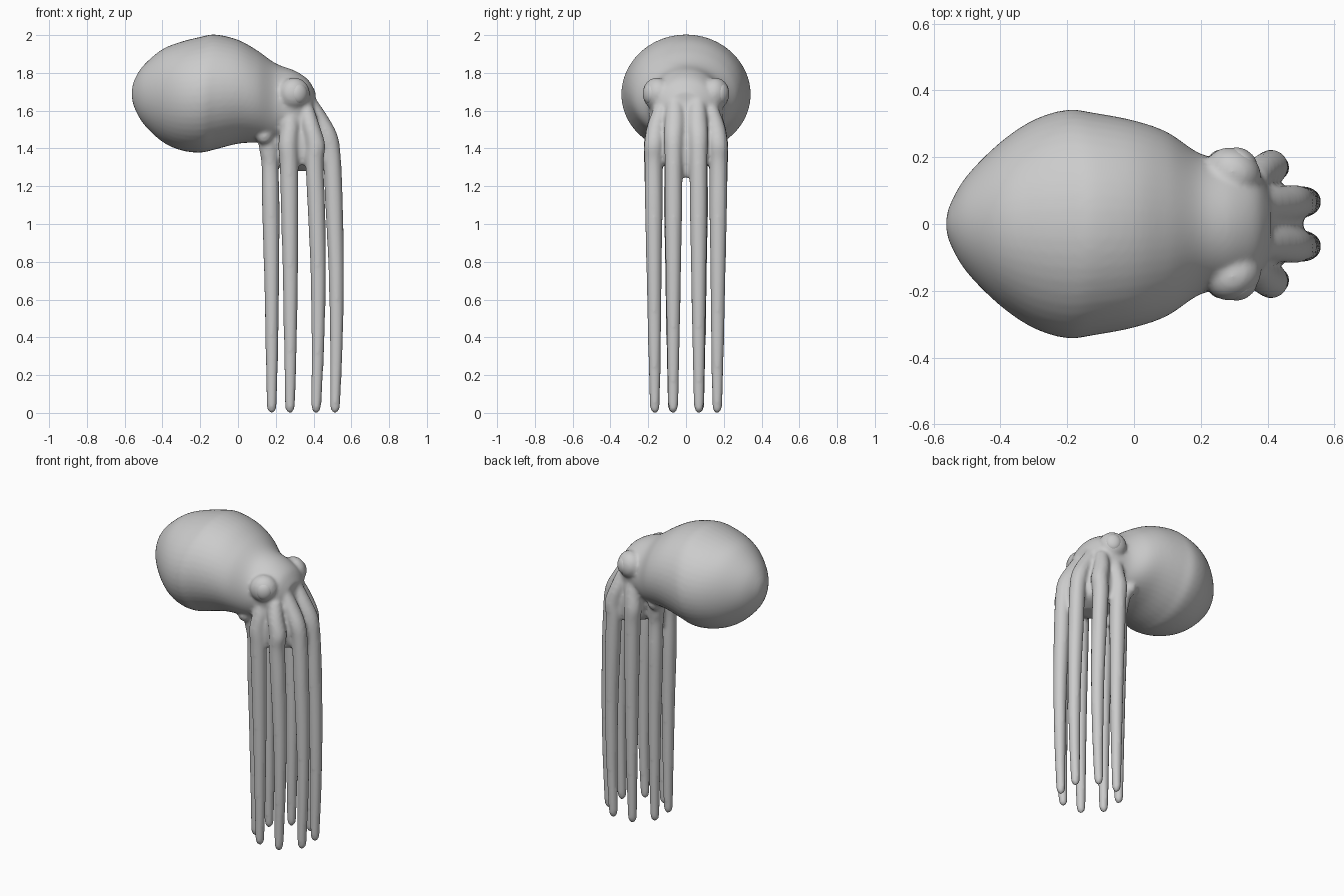
import bpy, bmesh, math
from mathutils import Vector, Matrix

if "Cube" in bpy.data.objects:
    bpy.data.objects.remove(bpy.data.objects["Cube"])

skin = bpy.data.materials.new("grey skin")
skin.use_nodes = True
GREY = (0.6, 0.6, 0.6, 1)
skin.diffuse_color = GREY
skin.node_tree.nodes["Principled BSDF"].inputs["Base Color"].default_value = GREY


def spline(rows, steps=6):
    """Smooth interpolation through rows of numbers."""
    rows = [Vector(r) for r in rows]
    ext = [rows[0]] + rows + [rows[-1]]
    out = []
    for a, b, c, d in zip(ext, ext[1:], ext[2:], ext[3:]):
        for i in range(steps):
            t = i / steps
            out.append(b + (c - a) * t / 2 + (a * 2 - b * 5 + c * 4 - d) * t * t / 2
                       + (b * 3 - a - c * 3 + d) * t ** 3 / 2)
    return out + [rows[-1]]


def loft(bm, rows, u, v, sides=24):
    """Closed tube of elliptical rings; row = x, y, z, radius along u, radius along v."""
    rings = []
    for x, y, z, ru, rv in spline(rows):
        ring = []
        for i in range(sides):
            a = math.tau * i / sides
            ring.append(bm.verts.new(Vector((x, y, z)) + u * ru * math.cos(a) + v * rv * math.sin(a)))
        rings.append(ring)
    for a, b in zip(rings, rings[1:]):
        for i in range(sides):
            j = (i + 1) % sides
            bm.faces.new((a[i], a[j], b[j], b[i]))
    bm.faces.new(rings[0][::-1])
    bm.faces.new(rings[-1])


def ball(bm, centre, size, turn=0):
    m = Matrix.Translation(centre) @ Matrix.Rotation(turn, 4, "Z") @ Matrix.Diagonal((*size, 1))
    bmesh.ops.create_uvsphere(bm, u_segments=32, v_segments=20, radius=1, matrix=m)


def finish(bm, name):
    bmesh.ops.recalc_face_normals(bm, faces=bm.faces)
    for f in bm.faces:
        f.smooth = True
    mesh = bpy.data.meshes.new(name)
    bm.to_mesh(mesh)
    bm.free()
    mesh.materials.append(skin)
    obj = bpy.data.objects.new(name, mesh)
    bpy.context.collection.objects.link(obj)
    return obj


X, Y, Z = Vector((1, 0, 0)), Vector((0, 1, 0)), Vector((0, 0, 1))
bm = bmesh.new()

# Mantle and forehead: x, half width, bottom, top
mantle = [(-.563, .01, 1.68, 1.70), (-.55, .06, 1.62, 1.76), (-.5, .145, 1.53, 1.84),
          (-.4, .245, 1.435, 1.925), (-.3, .312, 1.39, 1.965), (-.2, .342, 1.378, 1.99),
          (-.12, .333, 1.395, 2.003), (0, .31, 1.425, 1.975), (.1, .275, 1.43, 1.92),
          (.2, .21, 1.42, 1.85), (.3, .19, 1.44, 1.812), (.37, .16, 1.48, 1.765),
          (.41, .09, 1.54, 1.70)]
loft(bm, [(x, 0, (lo + hi) / 2, w, (hi - lo) / 2) for x, w, lo, hi in mantle], Y, Z, 48)

# Crown joining the head to the arms
crown = [(.28, 0, 1.72, .11, .13), (.28, 0, 1.6, .145, .18), (.31, 0, 1.5, .165, .175),
         (.335, 0, 1.4, .165, .16), (.345, 0, 1.32, .14, .13), (.345, 0, 1.28, .06, .05)]
loft(bm, crown, X, Y, 40)

# Upper path of each arm, its foot position and its foot height
arms = [([(.36, .06, 1.68, .04), (.425, .06, 1.57, .05), (.475, .065, 1.47, .052),
          (.497, .066, 1.35, .048)], (.513, .068)),
        ([(.36, .13, 1.62, .04), (.385, .158, 1.52, .048), (.41, .17, 1.42, .052),
          (.405, .172, 1.32, .048)], (.413, .165)),
        ([(.27, .14, 1.62, .04), (.275, .16, 1.52, .048), (.265, .172, 1.42, .052),
          (.27, .172, 1.32, .05)], (.275, .165)),
        ([(.22, .08, 1.54, .04), (.165, .08, 1.45, .052), (.165, .075, 1.38, .05),
          (.17, .07, 1.3, .045)], (.178, .07))]

for side in (1, -1):
    for path, (fx, fy) in arms:
        tx, ty, tz, tr = path[-1]
        rows = list(path)
        # Long tapering part, then the rounded tip
        for z, r in ((1.1, .047), (.75, .041), (.4, .035), (.12, .029), (.035, .026), (.012, .02), (.0, .01)):
            k = z / tz
            bow = .016 * math.sin(math.pi * k) * (1 if fx > .3 else .3)
            rows.append((fx + (tx - fx) * k + bow, fy + (ty - fy) * k, z, r))
        loft(bm, [(x, side * y, z, r, r) for x, y, z, r in rows], X, Y, 20)
    # Brow around the eye, and lumps along the arm roots
    ball(bm, (.298, side * .155, 1.69), (.085, .072, .085), side * -.5)
    ball(bm, (.14, side * .12, 1.47), (.045, .05, .05))
    # Web between the side arms
    ball(bm, (.34, side * .155, 1.42), (.09, .03, .11))

# Webs between the front pair and the back pair
for x in (.478, .19):
    ball(bm, (x, 0, 1.36), (.028, .07, .12))

body = finish(bm, "octopus_body")
remesh = body.modifiers.new("blend", "REMESH")
remesh.mode = "VOXEL"
remesh.voxel_size = .0105
remesh.use_smooth_shade = True
smooth = body.modifiers.new("soften", "SMOOTH")
smooth.factor = .5
smooth.iterations = 7

# Eyes
for side, name in ((1, "left_eye"), (-1, "right_eye")):
    bm = bmesh.new()
    ball(bm, (.322, side * .19, 1.69), (.05, .034, .055), side * -.55)
    finish(bm, name)
